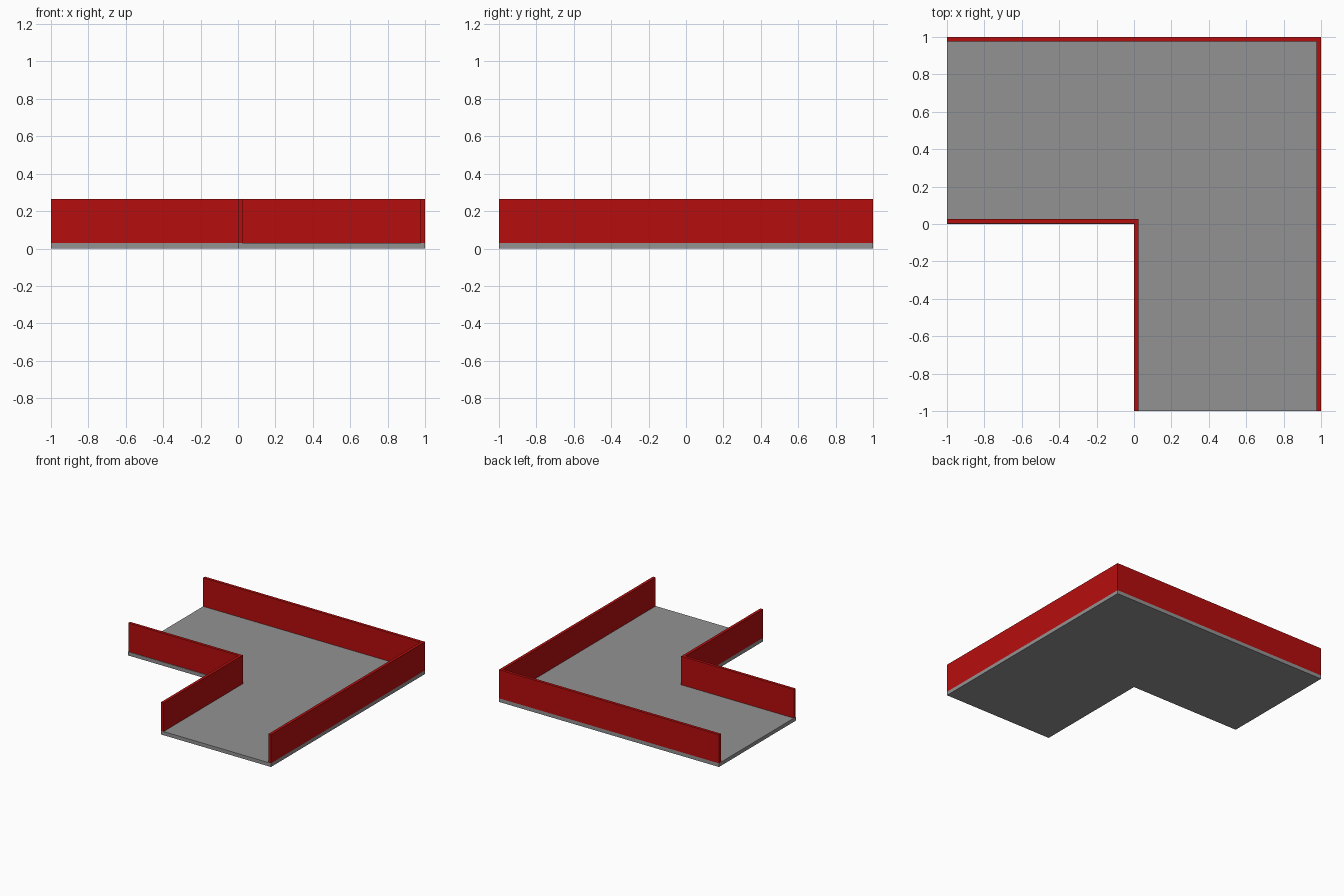
import bpy
import bmesh

cube = bpy.data.objects.get("Cube")
if cube:
    bpy.data.objects.remove(cube, do_unlink=True)

FLOOR_TOP, WALL_TOP, T = 0.03, 0.265, 0.024


def material(name, color):
    mat = bpy.data.materials.new(name)
    mat.use_nodes = True
    mat.diffuse_color = color
    mat.node_tree.nodes["Principled BSDF"].inputs["Base Color"].default_value = color
    return mat


def extrude_outline(name, outline, z0, z1, mat):
    """Raise a flat counter-clockwise outline into a solid prism."""
    bm = bmesh.new()
    base = bm.faces.new([bm.verts.new((x, y, z0)) for x, y in outline])
    result = bmesh.ops.extrude_face_region(bm, geom=[base], use_keep_orig=True)
    top = [v for v in result["geom"] if isinstance(v, bmesh.types.BMVert)]
    bmesh.ops.translate(bm, verts=top, vec=(0, 0, z1 - z0))
    bmesh.ops.recalc_face_normals(bm, faces=bm.faces)
    mesh = bpy.data.meshes.new(name)
    bm.to_mesh(mesh)
    bm.free()
    mesh.materials.append(mat)
    obj = bpy.data.objects.new(name, mesh)
    bpy.context.collection.objects.link(obj)
    return obj


grey = material("floor grey", (0.29, 0.29, 0.29, 1))
red = material("wall red", (0.47, 0.004, 0.004, 1))

# L-shaped floor slab
extrude_outline("floor", [(-1, 0), (0, 0), (0, -1), (1, -1), (1, 1), (-1, 1)],
                0, FLOOR_TOP, grey)

# Outer wall along the back and left edges
extrude_outline("outer_wall", [(1 - T, -1), (1, -1), (1, 1), (-1, 1),
                               (-1, 1 - T), (1 - T, 1 - T)],
                FLOOR_TOP, WALL_TOP, red)

# Inner wall around the inside corner
Y = 0.004
extrude_outline("inner_wall", [(-1, Y), (0, Y), (0, -1), (T, -1),
                               (T, Y + T), (-1, Y + T)],
                FLOOR_TOP, WALL_TOP, red)
